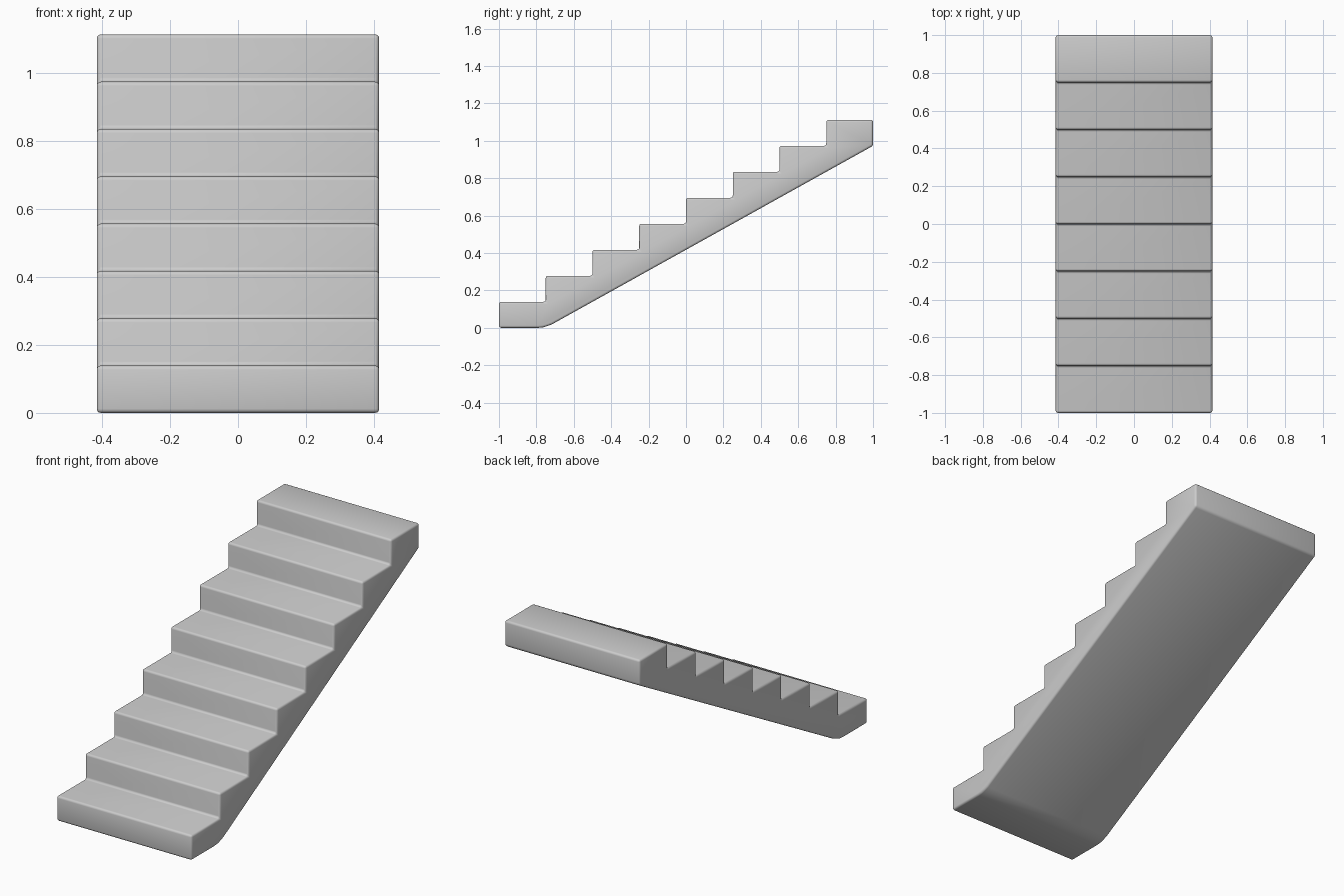
import bpy, bmesh, math

if "Cube" in bpy.data.objects:
    bpy.data.objects.remove(bpy.data.objects["Cube"])

STEPS, RUN, RISE, HALF_W = 8, 0.25, 0.139, 0.415

# Side profile (y, z): stepped top, then the sloping underside
profile = []
for i in range(STEPS):
    y = -1 + i * RUN
    profile += [(y, i * RISE), (y, (i + 1) * RISE)]
profile += [(1, STEPS * RISE), (1, (STEPS - 1) * RISE)]

# Softened bend where the underside meets the floor
slope = RISE / RUN
profile += [(-0.75 + 0.035, 0.035 * slope), (-0.75 + 0.012, 0.0105),
            (-0.75 - 0.012, 0.003), (-0.75 - 0.04, 0)]

# Extrude the profile across the width
bm = bmesh.new()
face = bm.faces.new([bm.verts.new((-HALF_W, y, z)) for y, z in profile])
ext = bmesh.ops.extrude_face_region(bm, geom=[face])
moved = [v for v in ext["geom"] if isinstance(v, bmesh.types.BMVert)]
bmesh.ops.translate(bm, verts=moved, vec=(2 * HALF_W, 0, 0))
bmesh.ops.recalc_face_normals(bm, faces=bm.faces)
mesh = bpy.data.meshes.new("staircase")
bm.to_mesh(mesh)
bm.free()
stairs = bpy.data.objects.new("staircase", mesh)
bpy.context.collection.objects.link(stairs)

# Rounded nosings, inner corners and side edges
bevel = stairs.modifiers.new("rounding", "BEVEL")
bevel.width = 0.012
bevel.segments = 3
bevel.limit_method = "ANGLE"
bevel.angle_limit = math.radians(32)

bpy.context.view_layer.objects.active = stairs
stairs.select_set(True)
bpy.ops.object.modifier_apply(modifier=bevel.name)
bpy.ops.object.shade_smooth_by_angle(angle=math.radians(40))
